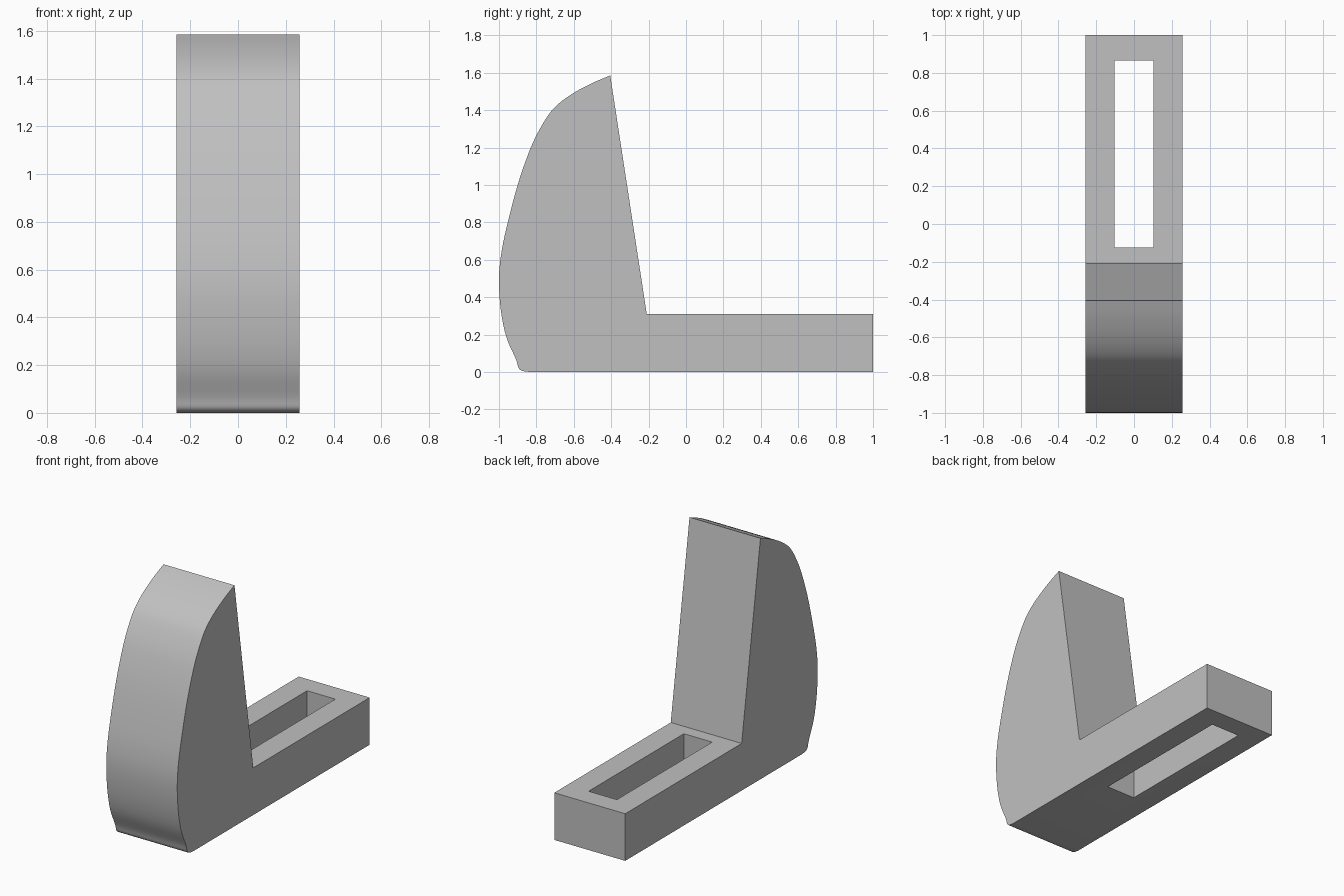
import bpy, bmesh, math
from mathutils import Vector

old = bpy.data.objects.get("Cube")
if old:
    bpy.data.objects.remove(old, do_unlink=True)

HALF_WIDTH = 0.258

grey = bpy.data.materials.new("plain grey")
grey.use_nodes = True
colour = (0.53, 0.53, 0.53, 1)
grey.diffuse_color = colour
grey.node_tree.nodes["Principled BSDF"].inputs["Base Color"].default_value = colour


def smooth_path(points, steps=4):
    """Catmull-Rom curve through the points."""
    pts = [Vector(p) for p in points]
    pts = [2 * pts[0] - pts[1]] + pts + [2 * pts[-1] - pts[-2]]
    path = []
    for a, b, c, d in zip(pts, pts[1:], pts[2:], pts[3:]):
        for i in range(steps):
            t = i / steps
            path.append(0.5 * (2 * b + (c - a) * t + (2 * a - 5 * b + 4 * c - d) * t ** 2
                               + (3 * b - a - 3 * c + d) * t ** 3))
    return path + [pts[-2]]


def extrude_profile(name, profile, half_width):
    """Solid from a (y, z) outline, extruded along x."""
    bm = bmesh.new()
    face = bm.faces.new([bm.verts.new((-half_width, y, z)) for y, z in profile])
    new = bmesh.ops.extrude_face_region(bm, geom=[face])["geom"]
    moved = [v for v in new if isinstance(v, bmesh.types.BMVert)]
    bmesh.ops.translate(bm, verts=moved, vec=(2 * half_width, 0, 0))
    bmesh.ops.recalc_face_normals(bm, faces=bm.faces)
    mesh = bpy.data.meshes.new(name)
    bm.to_mesh(mesh)
    bm.free()
    mesh.materials.append(grey)
    obj = bpy.data.objects.new(name, mesh)
    bpy.context.collection.objects.link(obj)
    return obj


# Curved front, from the tip down to the rounded toe
front = smooth_path([
    (-0.405, 1.585), (-0.5, 1.545), (-0.6, 1.492), (-0.68, 1.435), (-0.735, 1.375),
    (-0.8, 1.265), (-0.85, 1.148), (-0.9, 1.0), (-0.95, 0.812), (-0.985, 0.65),
    (-1.0, 0.5), (-0.99, 0.33), (-0.96, 0.185), (-0.91, 0.07), (-0.895, 0.022),
    (-0.875, 0.006), (-0.835, 0.0)])

# Upright and foot share one outline
bracket = extrude_profile(
    "bracket", [tuple(p) for p in front] + [(1, 0), (1, 0.31), (-0.21, 0.31)], HALF_WIDTH)

# Long slot through the foot
slot = extrude_profile(
    "slot_cutter", [(-0.125, -0.1), (0.865, -0.1), (0.865, 0.4), (-0.125, 0.4)], 0.103)

cut = bracket.modifiers.new("slot", "BOOLEAN")
cut.operation = "DIFFERENCE"
cut.solver = "EXACT"
cut.object = slot

# Apply the cut, drop the cutter
bpy.ops.object.select_all(action="DESELECT")
bracket.select_set(True)
bpy.context.view_layer.objects.active = bracket
bpy.ops.object.modifier_apply(modifier=cut.name)
bpy.data.objects.remove(slot, do_unlink=True)
bpy.ops.object.shade_smooth_by_angle(angle=math.radians(30))
